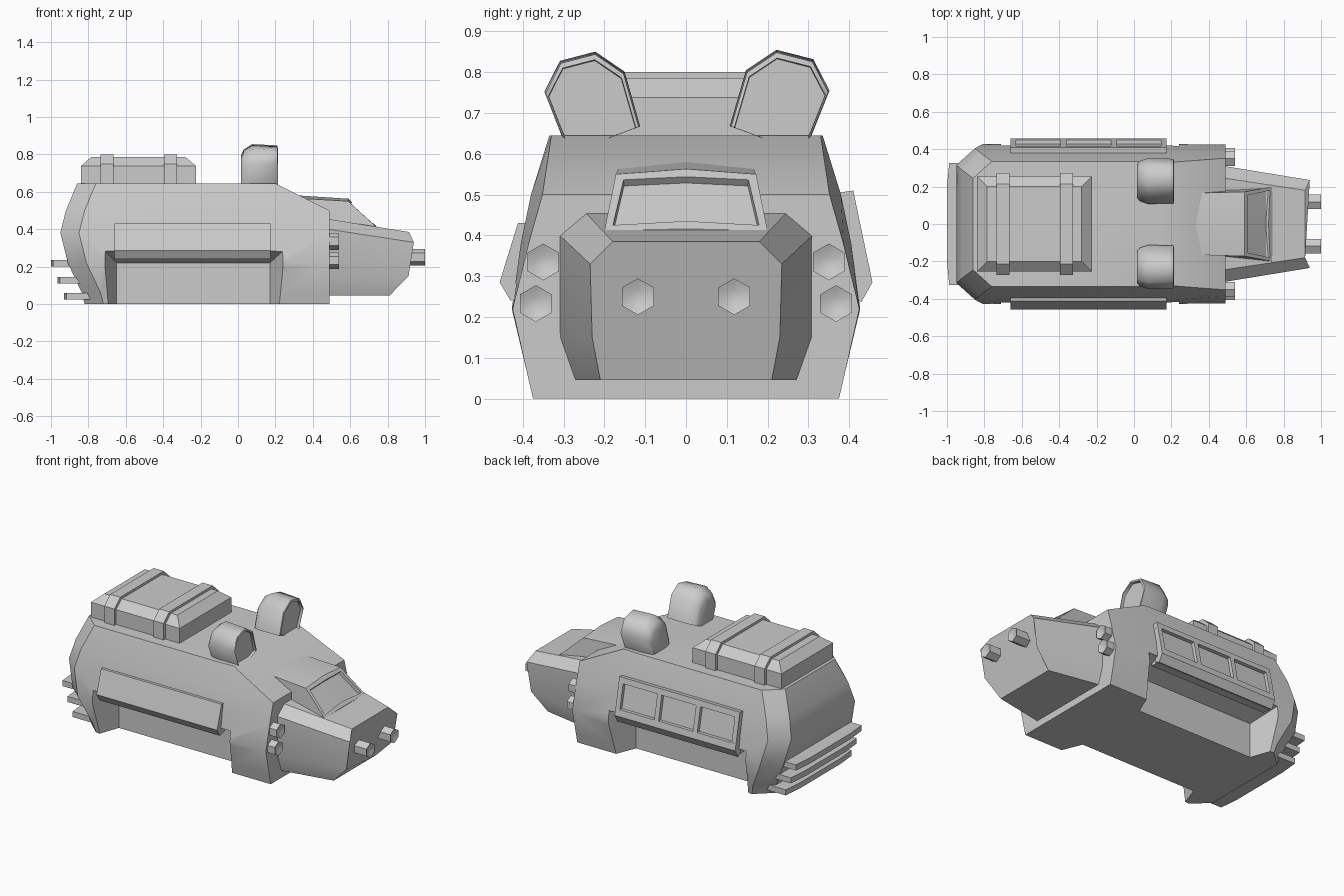
import bpy, bmesh
from math import sin, cos, pi, radians

if "Cube" in bpy.data.objects:
    bpy.data.objects.remove(bpy.data.objects["Cube"])


def finish(name, bm, smooth=30):
    bmesh.ops.recalc_face_normals(bm, faces=bm.faces)
    me = bpy.data.meshes.new(name)
    bm.to_mesh(me)
    bm.free()
    ob = bpy.data.objects.new(name, me)
    bpy.context.collection.objects.link(ob)
    bpy.ops.object.select_all(action='DESELECT')
    ob.select_set(True)
    bpy.context.view_layer.objects.active = ob
    if smooth:
        bpy.ops.object.shade_smooth_by_angle(angle=radians(smooth))
    return ob


def loft_bm(rings):
    bm = bmesh.new()
    vs = [[bm.verts.new(p) for p in r] for r in rings]
    n = len(vs[0])
    for a, b in zip(vs, vs[1:]):
        for i in range(n):
            j = (i + 1) % n
            bm.faces.new((a[i], a[j], b[j], b[i]))
    bm.faces.new(vs[0])
    bm.faces.new(vs[-1])
    return bm


def loft(name, rings, smooth=30):
    return finish(name, loft_bm(rings), smooth)


def prism(name, yz, x0, x1):
    return loft(name, [[(x, y, z) for y, z in yz] for x in (x0, x1)])


def mirrored(half):
    """Close a half section by mirroring it in y."""
    return half + [(x, -y, z) for x, y, z in reversed(half)]


# Hull: stacked plan sections (z, half width, front half width, rear x, front x)
levels = [(0, .375, .375, -.82, .49), (.06, .389, .389, -.835, .49),
          (.22, .427, .425, -.91, .49), (.38, .405, .386, -.95, .49),
          (.5, .380, .352, -.92, .49), (.645, .335, .33, -.86, .2)]
hull = loft("hull", [mirrored([(xf, wf, z), (.2 if z < .6 else .1, w, z),
                               (xr + .1, w, z), (xr, w - .09, z)])
                     for z, w, wf, xr, xf in levels])

# Side recesses cut into the hull
for s in (1, -1):
    cut = loft("recess_cutter", [[(a, s * y, -.1), (a, s * y, z), (b, s * y, z), (b, s * y, -.1)]
                                 for y, a, b, z in ((.25, -.65, .17, .22), (.42, -.71, .24, .283),
                                                    (.6, -.71, .24, .283))], 0)
    cut.hide_render = True
    mod = hull.modifiers.new("recess", 'BOOLEAN')
    mod.operation = 'DIFFERENCE'
    mod.solver = 'EXACT'
    mod.object = cut
    bpy.context.view_layer.objects.active = hull
    bpy.ops.object.modifier_apply(modifier=mod.name)
    bpy.data.objects.remove(cut)

# Nose
loft("nose", [mirrored([(.45, .25, .46), (.45, .315, .405), (.45, .315, .15), (.45, .278, .045)]),
              mirrored([(.915, .18, .385), (.94, .235, .33), (.912, .23, .15), (.81, .21, .045)])])

# Cab hood with a recessed windscreen
sections = [(.33, .165, .4, .165, .565, .58), (.59, .19, .38, .172, .55, .563),
            (.74, .2, .35, .2, .412, .416)]
bm = loft_bm([[(x, -yb, zb), (x, -yt, zt), (x, 0, zc), (x, yt, zt), (x, yb, zb)]
              for x, yb, zb, yt, zt, zc in sections])
bmesh.ops.recalc_face_normals(bm, faces=bm.faces)
screen = [f for f in bm.faces if f.normal.z > .4 and f.calc_center_median().x > .6]
bmesh.ops.inset_region(bm, faces=screen, thickness=.028, depth=0)
bmesh.ops.inset_region(bm, faces=screen, thickness=.001, depth=-.02)
finish("cab_hood", bm)


# Hexagonal lamps
def lamp(name, y, z, x0, x1, r=.045):
    def ring(x, k):
        return [(x, y + k * r * sin(i * pi / 3), z + k * r * cos(i * pi / 3)) for i in range(6)]
    loft(name, [ring(x0, 1), ring(x1, 1), ring(x1 - .012, .4)])


for s in (1, -1):
    lamp("nose_lamp", s * .118, .25, .88, 1.0)
    lamp("side_lamp_upper", s * .35, .335, .47, .54)
    lamp("side_lamp_lower", s * .368, .233, .47, .54)

# Roof intake cowls
cowl = [(.30, .625), (.352, .755), (.312, .832), (.222, .855), (.147, .805), (.107, .668), (.225, .625)]
for s, k in ((1, 1), (-1, .96)):
    def ring(x, f):
        return [(x, s * (.235 + (y - .235) * f * k), .63 + (z - .63) * f * (.5 + k / 2))
                for y, z in cowl]
    loft("roof_cowl", [ring(.015, .72), ring(.03, .87), ring(.075, 1), ring(.21, .97),
                       ring(.213, .91), ring(.195, .90)], 50)


# Roof cargo box and straps
def rect(x0, x1, y, z):
    return [(x0, -y, z), (x1, -y, z), (x1, y, z), (x0, y, z)]


loft("cargo_box", [rect(-.84, -.225, .255, .64), rect(-.84, -.225, .255, .738),
                   rect(-.785, -.28, .2, .785)])
strap = [(-.272, .64), (-.272, .748), (-.215, .8), (.215, .8), (.272, .748), (.272, .64)]
for x in (-.7, -.36):
    prism("cargo_strap", strap, x - .035, x + .035)

# Plain flap on the front side
prism("side_flap", [(-.385, .43), (-.412, .43), (-.457, .285), (-.43, .24), (-.38, .25)], -.66, .175)

# Framed window bank on the back side
prism("window_panel", [(.36, .5), (.39, .5), (.435, .29), (.41, .245), (.36, .245)], -.655, .17)
prism("window_rail_top", [(.375, .505), (.41, .51), (.417, .475), (.375, .47)], -.66, .175)
prism("window_rail_bottom", [(.4, .325), (.449, .325), (.457, .285), (.43, .237), (.4, .25)], -.66, .175)
post = [(.375, .505), (.41, .51), (.457, .285), (.43, .237), (.4, .25)]
for i in range(4):
    x = -.645 + i * .268
    prism("window_post", post, x - .015, x + .015)

# Rear bumper bars
for x, z in ((-1.0, .2), (-.965, .11), (-.93, .025)):
    plan = [(x, .2), (x + .012, .325), (x + .16, .325)]
    plan += [(a, -b) for a, b in reversed(plan)]
    loft("rear_bar", [[(a, b, h) for a, b in plan] for h in (z, z + .035)])
